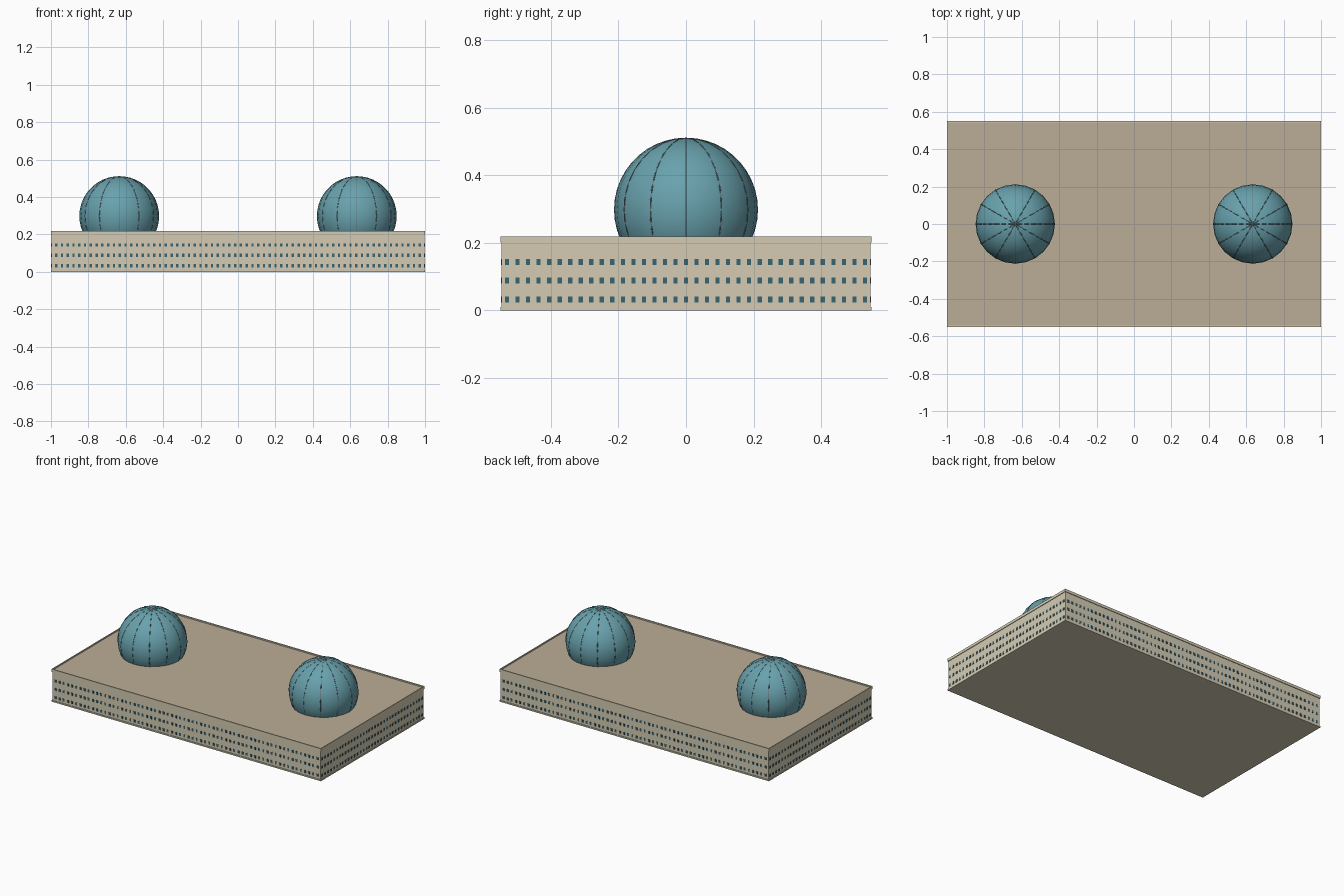
import bpy, bmesh
from math import pi, sin, cos, asin, sqrt
from mathutils import Vector, Matrix

if "Cube" in bpy.data.objects:
    bpy.data.objects.remove(bpy.data.objects["Cube"])


def material(name, rgb):
    m = bpy.data.materials.new(name)
    m.diffuse_color = (*rgb, 1)
    m.use_nodes = True
    m.node_tree.nodes["Principled BSDF"].inputs["Base Color"].default_value = m.diffuse_color
    return m


STONE = material("stone", (0.66, 0.60, 0.45))
ROOF = material("roof", (0.50, 0.42, 0.31))
GLASS = material("window_glass", (0.04, 0.13, 0.17))
DOME = material("dome_blue", (0.14, 0.36, 0.42))
RIB = material("rib_metal", (0.13, 0.18, 0.19))

HX, HY = 1.0, 0.55          # half size of the block
ROOF_Z, TOP = 0.21, 0.218
DOME_R, DOME_Z, DOME_X = 0.212, 0.298, 0.635


def add_box(bm, lo, hi):
    lo, hi = Vector(lo), Vector(hi)
    mat = Matrix.Translation((lo + hi) / 2) @ Matrix.Diagonal((*(hi - lo), 1))
    bmesh.ops.create_cube(bm, size=1, matrix=mat)


def finish(bm, name, mat):
    me = bpy.data.meshes.new(name)
    bm.to_mesh(me)
    bm.free()
    me.materials.append(mat)
    ob = bpy.data.objects.new(name, me)
    bpy.context.collection.objects.link(ob)
    return ob


def boxes(name, mat, items):
    bm = bmesh.new()
    for lo, hi in items:
        add_box(bm, lo, hi)
    return finish(bm, name, mat)


# Main block, plinth and roof deck
IX, IY = HX - 0.004, HY - 0.004
boxes("walls", STONE, [((-IX, -IY, 0.005), (IX, IY, 0.205))])
boxes("plinth", STONE, [((-HX, -HY, 0), (HX, HY, 0.009))])
boxes("roof_deck", ROOF, [((-HX + 0.002, -HY + 0.002, 0.2), (HX - 0.002, HY - 0.002, ROOF_Z))])

# Low parapet around the roof
boxes("parapet", STONE,
      [((-HX, s * HY - 0.004 - s * 0.004, 0.2), (HX, s * HY + 0.004 - s * 0.004, TOP)) for s in (-1, 1)]
      + [((s * HX - 0.003 - s * 0.003, -HY + 0.008, 0.2),
          (s * HX + 0.003 - s * 0.003, HY - 0.008, TOP)) for s in (-1, 1)])

# Three rows of small windows on every side
win = []
W, H, D = 0.0062, 0.0085, 0.0025


def spread(count, reach):
    return [-reach + 2 * reach * i / (count - 1) for i in range(count)]


for z in (0.032, 0.088, 0.143):
    for s in (-1, 1):
        for x in spread(64, 0.972):
            win.append(((x - W, s * IY - D, z - H), (x + W, s * IY + D, z + H)))
        for y in spread(35, 0.53):
            win.append(((s * IX - D, y - W, z - H), (s * IX + D, y + W, z + H)))
boxes("windows", GLASS, win)


# Domes: spheres cut off at the roof, each with twelve meridian ribs
def dome(x, side):
    bm = bmesh.new()
    bmesh.ops.create_uvsphere(bm, u_segments=24, v_segments=16, radius=DOME_R,
                              matrix=Matrix.Translation((x, 0, DOME_Z)))
    bmesh.ops.bisect_plane(bm, geom=bm.verts[:] + bm.edges[:] + bm.faces[:],
                           plane_co=(0, 0, ROOF_Z), plane_no=(0, 0, 1), clear_inner=True)
    for f in bm.faces:
        f.smooth = True
    finish(bm, side + "_dome", DOME)

    cu = bpy.data.curves.new(side + "_dome_ribs", "CURVE")
    cu.dimensions = "3D"
    cu.bevel_depth = 0.0022
    cu.bevel_resolution = 0
    low = asin((ROOF_Z - DOME_Z) / DOME_R)
    steps = 14
    for k in range(12):
        a = k * pi / 6
        sp = cu.splines.new("POLY")
        sp.points.add(steps)
        for i, p in enumerate(sp.points):
            t = low + (pi / 2 - low) * i / steps
            r = (DOME_R - 0.001) * cos(t)
            p.co = (x + r * cos(a), r * sin(a), DOME_Z + (DOME_R - 0.001) * sin(t), 1)
    cu.materials.append(RIB)
    bpy.context.collection.objects.link(bpy.data.objects.new(side + "_dome_ribs", cu))


dome(-DOME_X, "left")
dome(DOME_X, "right")
